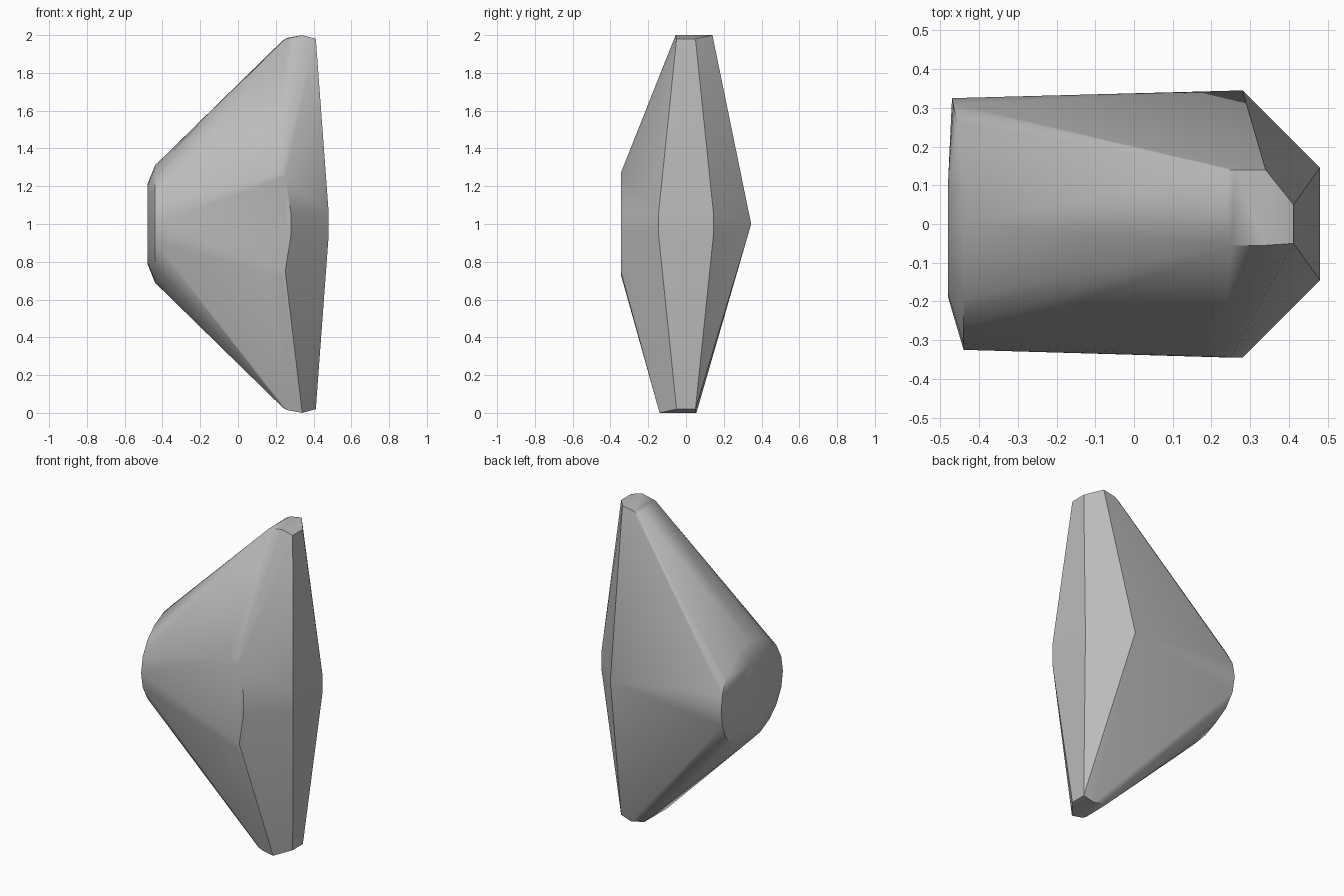
import bpy, bmesh, math

if "Cube" in bpy.data.objects:
    bpy.data.objects.remove(bpy.data.objects["Cube"])

grey = bpy.data.materials.new("neutral grey")
grey.diffuse_color = (0.5, 0.5, 0.5, 1)
grey.use_nodes = True
grey.node_tree.nodes["Principled BSDF"].inputs["Base Color"].default_value = grey.diffuse_color

points = []

# Round end: wide rim, leaning outwards at the back, and a smaller flat cap
SIDES = 20
for i in range(SIDES):
    a = 2 * math.pi * i / SIDES
    y, z = math.cos(a), math.sin(a)
    lean = 0.03 * max(0, (y - 0.55) / 0.45)
    points.append((-0.44 - lean, 0.325 * y, 1 + 0.31 * z))
    if y < 0.8:
        points.append((-0.48, 0.19 * y, 1 + 0.21 * z))

# Narrow tips: the lower one is the upper one turned half round the x axis
tip = [(0.235, 0.14, 1.97), (0.26, 0.14, 1.985), (0.34, 0.14, 2.0),
       (0.25, -0.055, 1.98), (0.34, -0.055, 2.0),
       (0.412, 0.05, 1.98), (0.412, -0.05, 1.98)]
for x, y, z in tip:
    points += [(x, y, z), (x, -y, 2 - z)]

# Long flat edge, front pad and back point
for s in (-1, 1):
    points += [(0.48, 0.145 * s, 0.94), (0.48, 0.145 * s, 1.06),
               (0.17, -0.342, 1 + 0.26 * s), (0.25, -0.345, 1 + 0.25 * s),
               (0.23, -0.343, 1 + 0.275 * s), (0.28, -0.345, 1 + 0.06 * s)]
points.append((0.28, 0.345, 1.0))

# Skin stretched over the outline points
bm = bmesh.new()
for p in points:
    bm.verts.new(p)
hull = bmesh.ops.convex_hull(bm, input=bm.verts)
loose = {g for g in hull["geom_interior"] + hull["geom_unused"]
         if isinstance(g, bmesh.types.BMVert)}
bmesh.ops.delete(bm, geom=list(loose), context='VERTS')
bmesh.ops.dissolve_limit(bm, angle_limit=math.radians(1),
                         verts=bm.verts, edges=bm.edges)
bmesh.ops.recalc_face_normals(bm, faces=bm.faces)

mesh = bpy.data.meshes.new("faceted_stone")
bm.to_mesh(mesh)
bm.free()
mesh.materials.append(grey)
stone = bpy.data.objects.new("faceted_stone", mesh)
bpy.context.collection.objects.link(stone)
bpy.context.view_layer.objects.active = stone
stone.select_set(True)
bpy.ops.object.shade_smooth_by_angle(angle=math.radians(30))
